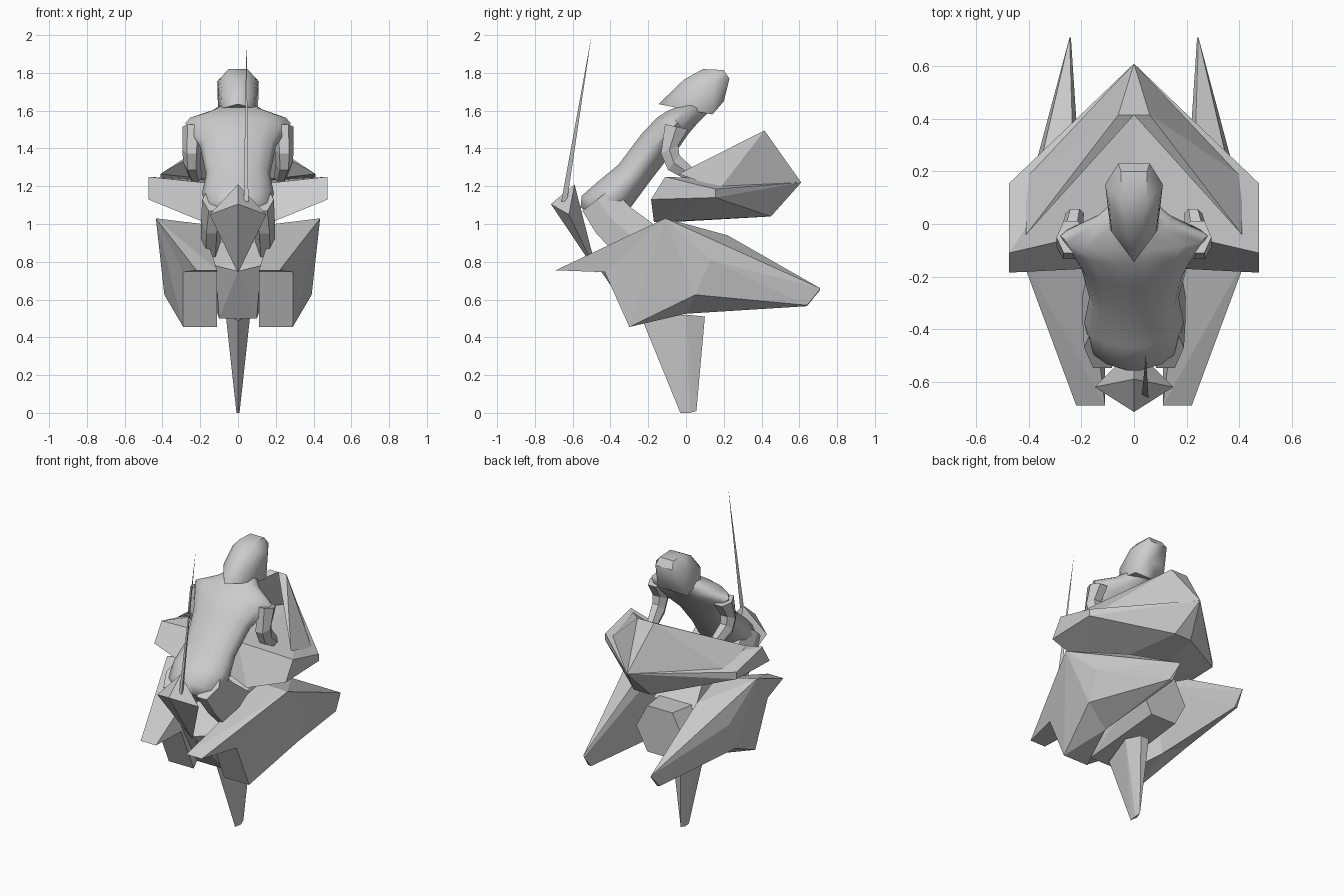
import bpy, bmesh
from math import cos, sin, pi, radians
from mathutils import Vector

if "Cube" in bpy.data.objects:
    bpy.data.objects.remove(bpy.data.objects["Cube"])


def finish(name, bm, smooth=0):
    bmesh.ops.recalc_face_normals(bm, faces=bm.faces)
    me = bpy.data.meshes.new(name)
    bm.to_mesh(me)
    bm.free()
    ob = bpy.data.objects.new(name, me)
    bpy.context.collection.objects.link(ob)
    if smooth:
        bpy.ops.object.select_all(action='DESELECT')
        bpy.context.view_layer.objects.active = ob
        ob.select_set(True)
        bpy.ops.object.shade_smooth_by_angle(angle=radians(smooth))
    return ob


def solid(name, pts, smooth=0):
    """Faceted convex block around a few corner points."""
    bm = bmesh.new()
    for p in pts:
        bm.verts.new(p)
    bmesh.ops.convex_hull(bm, input=bm.verts)
    loose = [v for v in bm.verts if not v.link_faces]
    bmesh.ops.delete(bm, geom=loose, context='VERTS')
    bmesh.ops.dissolve_limit(bm, angle_limit=radians(1), verts=bm.verts, edges=bm.edges)
    return finish(name, bm, smooth)


def flip(pts, s):
    return [(x * s, y, z) for x, y, z in pts]


def centred(name, pts, smooth=0):
    return solid(name, pts + flip(pts, -1), smooth)


def pair(name, pts):
    for side, s in (("right", 1), ("left", -1)):
        solid(f"{name}_{side}", flip(pts, s))


def loft(name, rings, n, smooth=0, s=1):
    """Rings are (x centre, back yz, front yz, half width)."""
    bm = bmesh.new()
    loops = []
    for x, a, b, w in rings:
        a, b = Vector((x * s, *a)), Vector((x * s, *b))
        mid, half = (a + b) / 2, (a - b) / 2
        loops.append([bm.verts.new(mid + half * sin(2 * pi * i / n)
                                   + Vector((w * cos(2 * pi * i / n), 0, 0))) for i in range(n)])
    for l0, l1 in zip(loops, loops[1:]):
        for i in range(n):
            j = (i + 1) % n
            bm.faces.new((l0[i], l0[j], l1[j], l1[i]))
    bm.faces.new(loops[0])
    bm.faces.new(loops[-1])
    return finish(name, bm, smooth)


# Side hulls: tail, main block and long prong, sharing corner points
tail = [(.11, -.69, .755), (.22, -.69, .755)]
under = [(.11, -.43, .745), (.29, -.43, .745)]
foot = [(.11, -.30, .455), (.29, -.30, .455)]
top = [(.435, -.11, 1.03), (.19, -.05, 1.0)]
belly = [(.39, .05, .625), (.22, .0, .525)]
nose = [(.40, .13, .81), (.23, .22, .94)]
tip = [(.245, .71, .66), (.24, .71, .65), (.26, .64, .57), (.24, .64, .565)]
pair("hull_tail", tail + under + top)
pair("hull_block", under + foot + top + belly + nose[:1])
pair("hull_prong", top + belly + nose + tip)

# Central engine pod and saddle between the hulls
centred("engine_pod", [(.17, .27, .71), (.09, .27, .56), (.09, .27, .86), (.1, -.28, .5),
                       (0, -.45, .75), (.12, -.42, .78), (.15, -.1, .85)])
centred("saddle", [(.15, -.42, .78), (.15, .12, .84), (.12, -.25, .90), (.12, .0, .96)])

# Keel fin reaching the ground
centred("keel_fin", [(0, -.23, .49), (.065, 0, .52), (.03, .10, .51),
                     (0, -.03, 0), (.008, .02, 0), (0, .055, .01)])

# Front cowl with a flat deck, and the thin windscreen standing on it
pair("cowl", [(0, .61, 1.22), (.475, .155, 1.185), (.475, .155, 1.14), (.475, -.11, 1.25),
              (.475, -.185, 1.13), (.18, -.17, 1.01), (0, .45, 1.04), (.06, .45, 1.04),
              (0, 0, 1.2), (0, -.08, 1.01)])
pair("windscreen", [(0, .61, 1.22), (.41, .18, 1.19), (.41, -.04, 1.265),
                    (.06, .415, 1.495), (0, .415, 1.495)])

# Rear lamp block and aerial
centred("rear_spike", [(0, -.715, 1.105), (0, -.59, 1.21), (.15, -.62, 1.05),
                       (0, -.47, .74), (0, -.56, 1.08)])
solid("aerial", [(.03, -.65, 1.12), (.055, -.66, 1.12), (.045, -.63, 1.12), (.045, -.50, 2.0)])

# Rider torso, from seat to neck
loft("rider_torso", [
    (0, (-.56, 1.09), (-.40, .96), .11),
    (0, (-.555, 1.15), (-.35, 1.02), .17),
    (0, (-.47, 1.225), (-.28, 1.10), .19),
    (0, (-.36, 1.315), (-.20, 1.21), .17),
    (0, (-.24, 1.475), (-.10, 1.34), .20),
    (0, (-.155, 1.565), (-.03, 1.41), .25),
    (0, (-.10, 1.60), (.01, 1.47), .28),
    (0, (-.03, 1.63), (.06, 1.53), .15),
    (0, (.04, 1.67), (.12, 1.59), .07)], 14, 50)

# Rider arms and legs
for side, s in (("right", 1), ("left", -1)):
    loft(f"rider_arm_{side}", [
        (.24, (-.12, 1.53), (.02, 1.50), .055),
        (.245, (-.14, 1.37), (-.035, 1.42), .05),
        (.245, (-.10, 1.28), (-.03, 1.37), .045),
        (.225, (.02, 1.22), (.06, 1.28), .035)], 6, 0, s)
    loft(f"rider_leg_{side}", [
        (.12, (-.38, 1.20), (-.56, 1.06), .07),
        (.14, (-.28, 1.10), (-.49, .94), .055),
        (.145, (-.10, .97), (-.36, .80), .05)], 6, 0, s)

# Helmet swept back to a point
centred("helmet", [(0, -.145, 1.635), (.09, -.02, 1.61), (.085, -.03, 1.69), (.11, .15, 1.755),
                   (.105, .14, 1.58), (.05, .2, 1.65), (.06, .23, 1.77), (.05, .2, 1.815),
                   (.05, .09, 1.82), (.03, -.01, 1.765), (.095, .08, 1.77)], 45)
